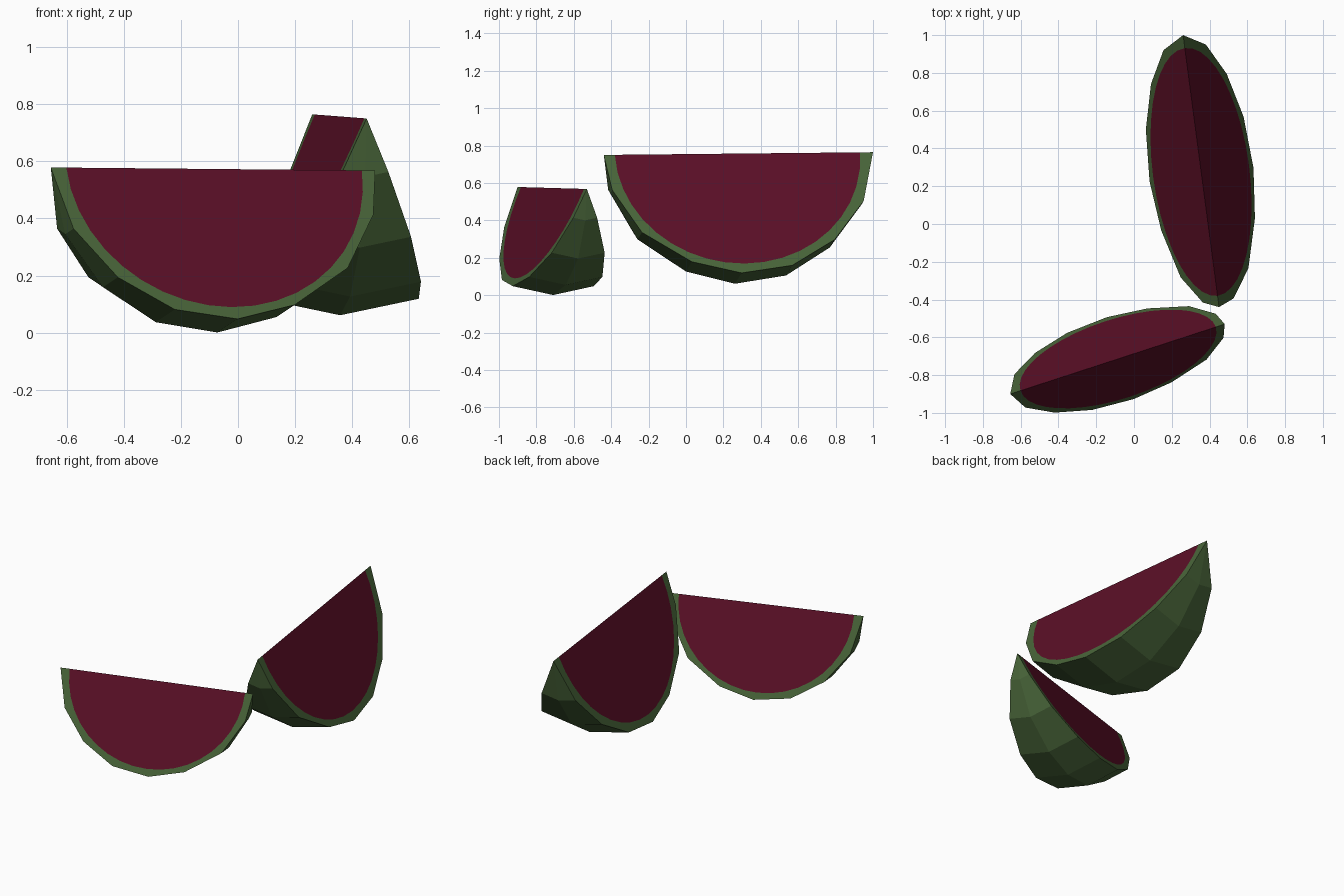
import bpy, bmesh, math
from mathutils import Vector, Matrix

if "Cube" in bpy.data.objects:
    bpy.data.objects.remove(bpy.data.objects["Cube"])


def material(name, rgb):
    m = bpy.data.materials.new(name)
    m.diffuse_color = (*rgb, 1)
    m.use_nodes = True
    m.node_tree.nodes["Principled BSDF"].inputs["Base Color"].default_value = m.diffuse_color
    return m


rind = material("rind green", (0.066, 0.130, 0.041))
flesh = material("flesh red", (0.105, 0.0048, 0.020))

# half outline of the fruit: (distance along the axis, radius), tip to tip
TIP = 0.597
PROFILE = [(0.570, 0.168), (0.4505, 0.373), (0.238, 0.516), (0.021, 0.572),
           (-0.206, 0.538), (-0.401, 0.417), (-0.5415, 0.233)]
# smooth flesh outline inside the cut face
STEPS = 20
FLESH = [(0.004 + 0.544 * math.cos(math.pi * i / STEPS), 0.527 * math.sin(math.pi * i / STEPS))
         for i in range(1, STEPS)]
HALF_ANGLE = math.radians(23.5)


def wedge(name, centre, axis, scale):
    bm = bmesh.new()

    def row(points, angle):
        return [bm.verts.new((u, r * math.sin(angle), -r * math.cos(angle))) for u, r in points]

    # the cut edge along the top
    tip_a, in_a, in_b, tip_b = [bm.verts.new((u, 0, 0)) for u in (TIP, 0.548, -0.540, -TIP)]
    rows = [row(PROFILE, a) for a in (-HALF_ANGLE, 0, HALF_ANGLE)]

    # faceted outer skin
    for p, q in zip(rows, rows[1:]):
        bm.faces.new((tip_a, p[0], q[0]))
        bm.faces.new((tip_b, q[-1], p[-1]))
        for i in range(len(p) - 1):
            bm.faces.new((p[i], p[i + 1], q[i + 1], q[i]))

    # two cut faces: red flesh with a green rind band around it
    for side, outer in ((-1, rows[0]), (1, rows[2])):
        inner = row(FLESH, side * HALF_ANGLE)
        red = [in_a] + inner + [in_b]
        band = [tip_a] + outer + [tip_b] + red[::-1]
        if side < 0:
            red, band = red[::-1], band[::-1]
        bm.faces.new(red).material_index = 1
        bm.faces.new(band)

    bmesh.ops.recalc_face_normals(bm, faces=bm.faces)
    me = bpy.data.meshes.new(name)
    bm.to_mesh(me)
    bm.free()
    me.materials.append(rind)
    me.materials.append(flesh)
    ob = bpy.data.objects.new(name, me)
    bpy.context.collection.objects.link(ob)

    # aim the cut edge along the given axis
    x = Vector(axis).normalized()
    y = Vector((0, 0, 1)).cross(x).normalized()
    z = x.cross(y)
    rot = Matrix((x, y, z)).transposed().to_4x4()
    ob.matrix_world = Matrix.Translation(centre) @ rot @ Matrix.Scale(scale, 4)


wedge("small_melon_wedge", (-0.0875, -0.715, 0.573), (0.951, 0.310, -0.009), 1.0)
wedge("large_melon_wedge", (0.355, 0.280, 0.757), (0.131, -0.991, -0.010), 1.216)
